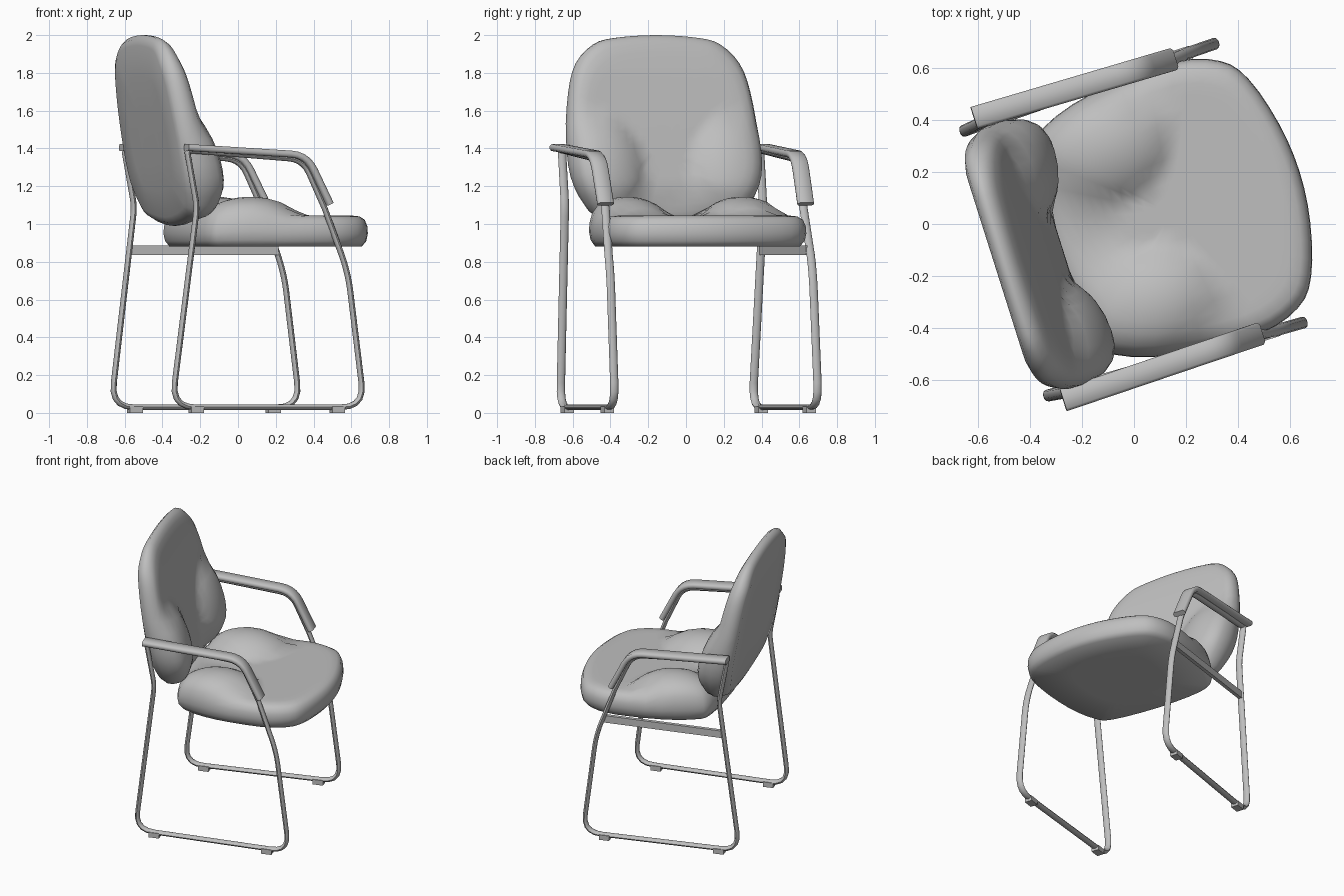
import bpy, bmesh, math
from mathutils import Vector, Matrix

cube = bpy.data.objects.get("Cube")
if cube:
    bpy.data.objects.remove(cube)

# The chair is modelled facing +x, then turned on the floor
TURN = Matrix.Rotation(math.radians(17.55), 4, 'Z')

grey = bpy.data.materials.new("light grey")
grey.use_nodes = True
COLOUR = (0.52, 0.52, 0.52, 1)
grey.diffuse_color = COLOUR
grey.node_tree.nodes["Principled BSDF"].inputs["Base Color"].default_value = COLOUR


def finish(name, bm, angle):
    bmesh.ops.recalc_face_normals(bm, faces=bm.faces)
    bm.transform(TURN)
    mesh = bpy.data.meshes.new(name)
    bm.to_mesh(mesh)
    bm.free()
    mesh.materials.append(grey)
    ob = bpy.data.objects.new(name, mesh)
    bpy.context.collection.objects.link(ob)
    bpy.ops.object.select_all(action='DESELECT')
    ob.select_set(True)
    bpy.context.view_layer.objects.active = ob
    bpy.ops.object.shade_smooth_by_angle(angle=math.radians(angle))
    return ob


def skin(bm, rings, closed=False):
    """Join rings of vertices with quads; cap the ends if open."""
    n = len(rings[0])
    pairs = list(zip(rings, rings[1:]))
    if closed:
        pairs.append((rings[-1], rings[0]))
    for a, b in pairs:
        for i in range(n):
            j = (i + 1) % n
            bm.faces.new((a[i], a[j], b[j], b[i]))
    if not closed:
        bm.faces.new(rings[0])
        bm.faces.new(rings[-1])


def round_path(corners, closed, steps=5):
    """Round each (x, z, cut) corner with a short curve."""
    out = []
    n = len(corners)
    for i, (x, z, cut) in enumerate(corners):
        p = Vector((x, z))
        if cut == 0 or (not closed and i in (0, n - 1)):
            out.append(p)
            continue
        before = Vector(corners[i - 1][:2])
        after = Vector(corners[(i + 1) % n][:2])
        a = p + (before - p).normalized() * cut
        b = p + (after - p).normalized() * cut
        for k in range(steps + 1):
            t = k / steps
            out.append(a * (1 - t) ** 2 + p * 2 * t * (1 - t) + b * t * t)
    return out


def sweep(name, corners, section, side_at, closed=False, angle=50):
    """Carry a (sideways, outward) section along a path in the side plane."""
    bm = bmesh.new()
    pts = round_path(corners, closed)
    n = len(pts)
    rings = []
    for i, p in enumerate(pts):
        prev = pts[i - 1] if closed or i else p
        nxt = pts[(i + 1) % n] if closed or i < n - 1 else p
        d1, d2 = (p - prev).normalized(), (nxt - p).normalized()
        d = (d1 + d2).normalized()
        mitre = 1 / max(0.6, d.dot(d2 if d2.length else d1))
        out = Vector((-d.y, d.x)) * mitre
        rings.append([bm.verts.new((p.x + out.x * h, side_at(p) + s, p.y + out.y * h))
                      for s, h in section])
    skin(bm, rings, closed)
    return finish(name, bm, angle)


def oval(w, h, n=10):
    return [(w / 2 * math.cos(2 * math.pi * i / n), h / 2 * math.sin(2 * math.pi * i / n))
            for i in range(n)]


def soft_box(w, h, c):
    quarter = [(w / 2, h / 2 - c), (w / 2 - c, h / 2)]
    top = quarter + [(-a, b) for a, b in reversed(quarter)]
    return top + [(-a, -b) for a, b in top]


def box(name, lo, hi):
    bm = bmesh.new()
    bmesh.ops.create_cube(bm, size=1)
    lo, hi = Vector(lo), Vector(hi)
    for v in bm.verts:
        v.co = (lo + hi) / 2 + v.co * (hi - lo)
    return finish(name, bm, 30)


def mirrored_loop(half, steps=3):
    """Mirror (along, across) points and smooth them into a closed outline."""
    pts = [Vector(p) for p in half]
    pts += [Vector((p.x, -p.y)) for p in reversed(pts[1:-1])]
    n = len(pts)
    out = []
    for i in range(n):
        a, b, c, d = (pts[(i + k) % n] for k in (-1, 0, 1, 2))
        for k in range(steps):
            t = k / steps
            out.append(0.5 * (2 * b + (c - a) * t + (2 * a - 5 * b + 4 * c - d) * t * t
                              + (3 * b - a - 3 * c + d) * t ** 3))
    return out


def cushion(name, outline, centre, rings, place):
    """Padded shape: rings are (outline scale, depth from underside to face)."""
    bm = bmesh.new()
    centre = Vector(centre)
    loops = []
    for scale, depth in rings:
        loops.append([bm.verts.new(place(*(centre + (p - centre) * scale), depth))
                      for p in outline])
    skin(bm, loops)
    return finish(name, bm, 60)


def bulge(a, b, ra, rb):
    r2 = (a / ra) ** 2 + (b / rb) ** 2
    return (1 - r2) ** 0.8 if r2 < 1 else 0


def ramp(x, table):
    for (x0, y0), (x1, y1) in zip(table, table[1:]):
        if x <= x1:
            t = max(0, (x - x0) / (x1 - x0))
            return y0 + (y1 - y0) * t
    return table[-1][1]


FACE = [(0.84, 1), (0.76, 1), (0.68, 1), (0.6, 1), (0.52, 1), (0.44, 1),
        (0.36, 1), (0.28, 1), (0.2, 1), (0.1, 1), (0.02, 1)]

# Seat with two raised thigh pads
seat_half = [(0.67, 0), (0.65, 0.2), (0.59, 0.4), (0.505, 0.5), (0.33, 0.55),
             (0, 0.53), (-0.22, 0.46), (-0.3, 0.36), (-0.33, 0)]


def seat_point(x, y, depth):
    top = 1.045 + 0.1 * bulge(x + 0.03, abs(y) - 0.32, 0.27, 0.22)
    return (x, y, 0.88 + (top - 0.88) * depth)


cushion("seat", mirrored_loop(seat_half), (0.15, 0),
        [(0.5, 0), (0.94, 0), (0.985, 0.18), (1, 0.42), (0.995, 0.65), (0.97, 0.86),
         (0.92, 0.97)] + FACE, seat_point)

# Backrest with two side bolsters; outline runs up the height
back_half = [(2.0, 0), (1.985, 0.23), (1.95, 0.35), (1.85, 0.45), (1.7, 0.5), (1.45, 0.53),
             (1.25, 0.52), (1.1, 0.45), (1.03, 0.35), (0.99, 0)]
REAR = [(0.98, -0.39), (1.2, -0.45), (1.6, -0.52), (1.85, -0.56), (2, -0.56)]
FRONT = [(0.98, -0.3), (1.2, -0.29), (1.5, -0.35), (1.8, -0.42), (2, -0.48)]


def back_point(z, y, depth):
    rear = ramp(z, REAR)
    front = ramp(z, FRONT) + 0.09 * bulge(z - 1.28, abs(y) - 0.37, 0.3, 0.23)
    return (rear + (front - rear) * depth, y, z)


cushion("backrest", mirrored_loop(back_half), (1.45, 0),
        [(0.3, 0), (0.6, 0), (0.9, 0), (0.96, 0.08), (1, 0.35), (1, 0.6), (0.97, 0.85),
         (0.92, 0.96)] + FACE, back_point)

# Side frames, arm pads and feet, one set per side
FRAME = [(-0.455, 1.39, 0.02), (-0.4, 1.09, 0.05), (-0.535, 0.03, 0.13),
         (0.525, 0.03, 0.13), (0.435, 0.74, 0.1), (0.31, 1.08, 0),
         (0.19, 1.34, 0.08)]
PAD = [(-0.465, 1.405, 0), (0.2, 1.365, 0.09), (0.33, 1.105, 0)]

for word, sign in (("left", 1), ("right", -1)):
    def frame_side(p):
        return 0.005 + sign * (0.55 + (0.028 * p.x if p.y < 1 else 0))

    def pad_side(p):
        return 0.005 + sign * (0.562 - 0.02 * p.x)

    sweep(word + "_frame", FRAME, oval(0.046, 0.03), frame_side, closed=True)
    sweep(word + "_arm_pad", PAD, soft_box(0.088, 0.036, 0.01), pad_side)
    for end, x in (("rear", -0.4), ("front", 0.375)):
        y = frame_side(Vector((x, 0)))
        box(f"{word}_{end}_foot", (x - 0.035, y - 0.026, 0), (x + 0.035, y + 0.026, 0.035))

# Single rail along the left frame
box("side_rail", (-0.425, 0.54, 0.835), (0.395, 0.565, 0.885))
